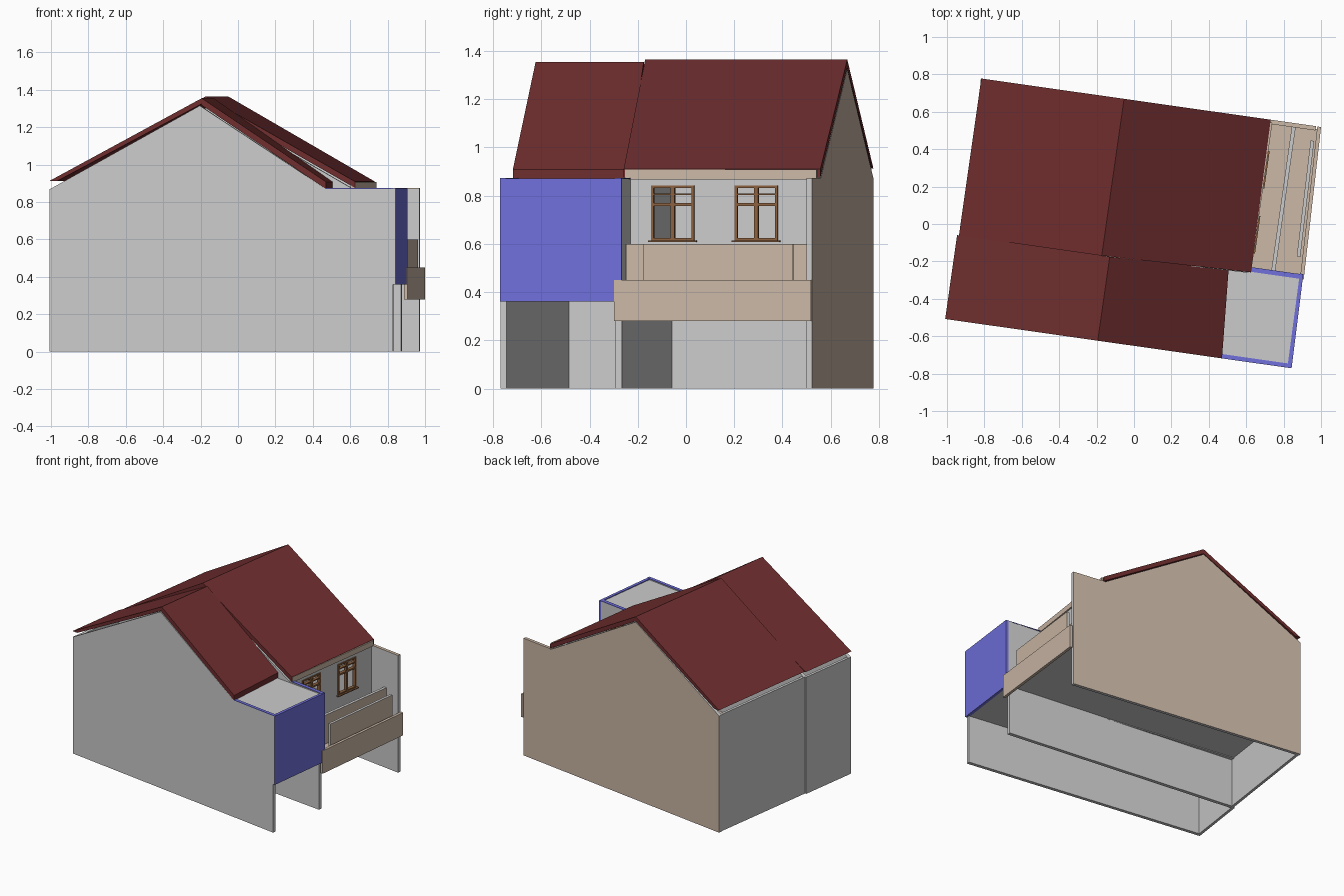
import bpy, bmesh, math
from mathutils import Vector

if "Cube" in bpy.data.objects:
    bpy.data.objects.remove(bpy.data.objects["Cube"])

ANG = math.radians(8.1)          # the house is turned a little on its plot
C, S = math.cos(ANG), math.sin(ANG)


def world(u, v, z):
    """House coordinates (u = length, v = depth) to world."""
    return Vector((u * C + v * S, -u * S + v * C, z))


def material(name, rgb):
    m = bpy.data.materials.new(name)
    m.diffuse_color = (*rgb, 1)
    m.use_nodes = True
    m.node_tree.nodes["Principled BSDF"].inputs["Base Color"].default_value = m.diffuse_color
    return m


GREY = material("light grey plaster", (0.60, 0.60, 0.60))
RED = material("dark red roof", (0.16, 0.027, 0.028))
BEIGE = material("beige paint", (0.60, 0.48, 0.385))
BLUE = material("blue cladding", (0.16, 0.16, 0.72))
BROWN = material("brown wood", (0.26, 0.12, 0.05))


def solid(name, ring, offset, mat, accent=None, direction=(0, 0, 0)):
    """Extrude a ring of (u, v, z) points by an offset; faces turned
    towards 'direction' take the accent material."""
    bm = bmesh.new()
    off = world(*offset)
    a = [bm.verts.new(world(*p)) for p in ring]
    b = [bm.verts.new(w.co + off) for w in a]
    n = len(a)
    bm.faces.new(a)
    bm.faces.new(b[::-1])
    for i in range(n):
        j = (i + 1) % n
        bm.faces.new((a[i], b[i], b[j], a[j]))
    bmesh.ops.recalc_face_normals(bm, faces=bm.faces)
    d = world(*direction)
    if accent:
        for f in bm.faces:
            f.normal_update()
            f.material_index = int(f.normal.dot(d) > 0.9)
    me = bpy.data.meshes.new(name)
    bm.to_mesh(me)
    bm.free()
    me.materials.append(mat)
    if accent:
        me.materials.append(accent)
    ob = bpy.data.objects.new(name, me)
    bpy.context.collection.objects.link(ob)
    return ob


def plan(name, pts, z0, z1, mat, *rule):
    return solid(name, [(u, v, z0) for u, v in pts], (0, 0, z1 - z0), mat, *rule)


def box(name, u0, u1, v0, v1, z0, z1, mat, *rule):
    return plan(name, [(u0, v0), (u1, v0), (u1, v1), (u0, v1)], z0, z1, mat, *rule)


def wall(name, profile, v0, v1, mat, *rule, skew=0):
    """Upright plate from a (u, z) outline; skew turns it slightly in plan."""
    return solid(name, [(u, v0 + skew * (u - .93), z) for u, z in profile],
                 (0, v1 - v0, 0), mat, *rule)


# cross walls with gable outlines
wall("front_gable_wall", [(-.922, 0), (.928, 0), (.928, .36), (.942, .36), (.942, .87),
     (.567, .87), (-.115, 1.315), (-.922, .87)], -.645, -.620, GREY)
wall("party_wall", [(-.915, 0), (.905, 0), (.905, .36), (.932, .36), (.932, .87),
     (.645, .87), (-.147, 1.325), (-.915, .87)], -.165, -.139, GREY, skew=.026)
wall("rear_gable_wall", [(-.92, 0), (.89, 0), (.89, .87), (.64, .87), (-.147, 1.325),
     (-.92, .87)], .632, .655, GREY, BEIGE, (0, 1, 0))
box("rear_wall_cap", .64, .89, .632, .655, .869, .874, BEIGE)

# long side walls with the small step between the two halves
box("left_wall_front", -.925, -.905, -.645, -.20, 0, .87, GREY)
box("left_wall_rear", -.915, -.895, -.205, .64, 0, .87, GREY)

# floors over the open ground level
box("front_floor", -.91, .928, -.63, -.16, .36, .375, GREY)
plan("rear_floor", [(-.9, -.18), (.925, -.145), (.90, .64), (-.9, .64)], .365, .385,
     GREY, BEIGE, (0, 0, 1))


# roof slabs: right slopes are skewed plates, left slopes have a level eave cut
def slab(name, ring, t=.038):
    solid(name, ring, (0, 0, -t), RED)


slab("roof_front_right", [(-.104, -.645, 1.355), (.567, -.645, .908),
                          (.535, -.168, .908), (-.104, -.192, 1.355)])
slab("roof_rear_right", [(-.147, -.192, 1.365), (.655, -.168, .91),
                         (.645, .655, .91), (-.147, .655, 1.365)], .034)
wall("roof_front_left", [(-.928, .912), (-.885, .912), (-.104, 1.325), (-.104, 1.355)],
     -.645, -.192, RED)
wall("roof_rear_left", [(-.918, .912), (-.875, .912), (-.147, 1.33), (-.147, 1.365)],
     -.192, .655, RED)

# blue projecting bay with its flat top and rim
plan("bay_face", [(.92, -.645), (.943, -.645), (.934, -.137), (.915, -.137)],
     .36, .872, BLUE, GREY, (0, -1, 0))
box("bay_top", .50, .925, -.63, -.16, .852, .866, GREY)
box("bay_rim_front", .565, .942, -.645, -.622, .869, .874, BLUE)
box("bay_rim_rear", .535, .93, -.165, -.140, .869, .874, BLUE)

# eave board over the set-back upper wall
box("eave_board", .632, .656, -.163, .64, .868, .908, BEIGE)

# upper wall with two window openings
WU0, WU1 = .622, .645
windows = [(-.055, .127), (.296, .477)]
Z0, Z1 = .612, .843
box("upper_wall_below", WU0, WU1, -.14, .635, .385, Z0, GREY)
box("upper_wall_above", WU0, WU1, -.14, .635, Z1, .87, GREY)
edges = [-.14, *windows[0], *windows[1], .635]
for i in range(0, 6, 2):
    box("upper_wall_pier", WU0, WU1, edges[i], edges[i + 1], Z0, Z1, GREY)

# wooden window frames: jambs, mullion, rails, sill
for a, b in windows:
    w, m = .012, (a + b) / 2
    for v0, v1 in ((a, a + w), (m - w * .7, m + w * .7), (b - w, b)):
        box("window_post", WU0 + .004, WU1 + .006, v0, v1, Z0, Z1, BROWN)
    for z in (Z0, .757, .802, Z1 - w):
        box("window_rail", WU0 + .004, WU1 + .006, a, b, z, z + (.008 if z == .802 else w), BROWN)
    box("window_sill", WU1, WU1 + .018, a - .010, b + .010, Z0 - .004, Z0 + .003, BROWN)

# balcony: outer band and two parapet screens
plan("balcony_band", [(.94, -.167), (.917, .654), (.897, .654), (.92, -.167)], .28, .45, BEIGE)
plan("outer_parapet", [(.905, -.05), (.891, .575), (.872, .575), (.886, -.05)], .385, .60,
     GREY, BEIGE, (1, 0, 0))
box("inner_parapet", .762, .783, -.14, .633, .385, .60, GREY, BEIGE, (1, 0, 0))
